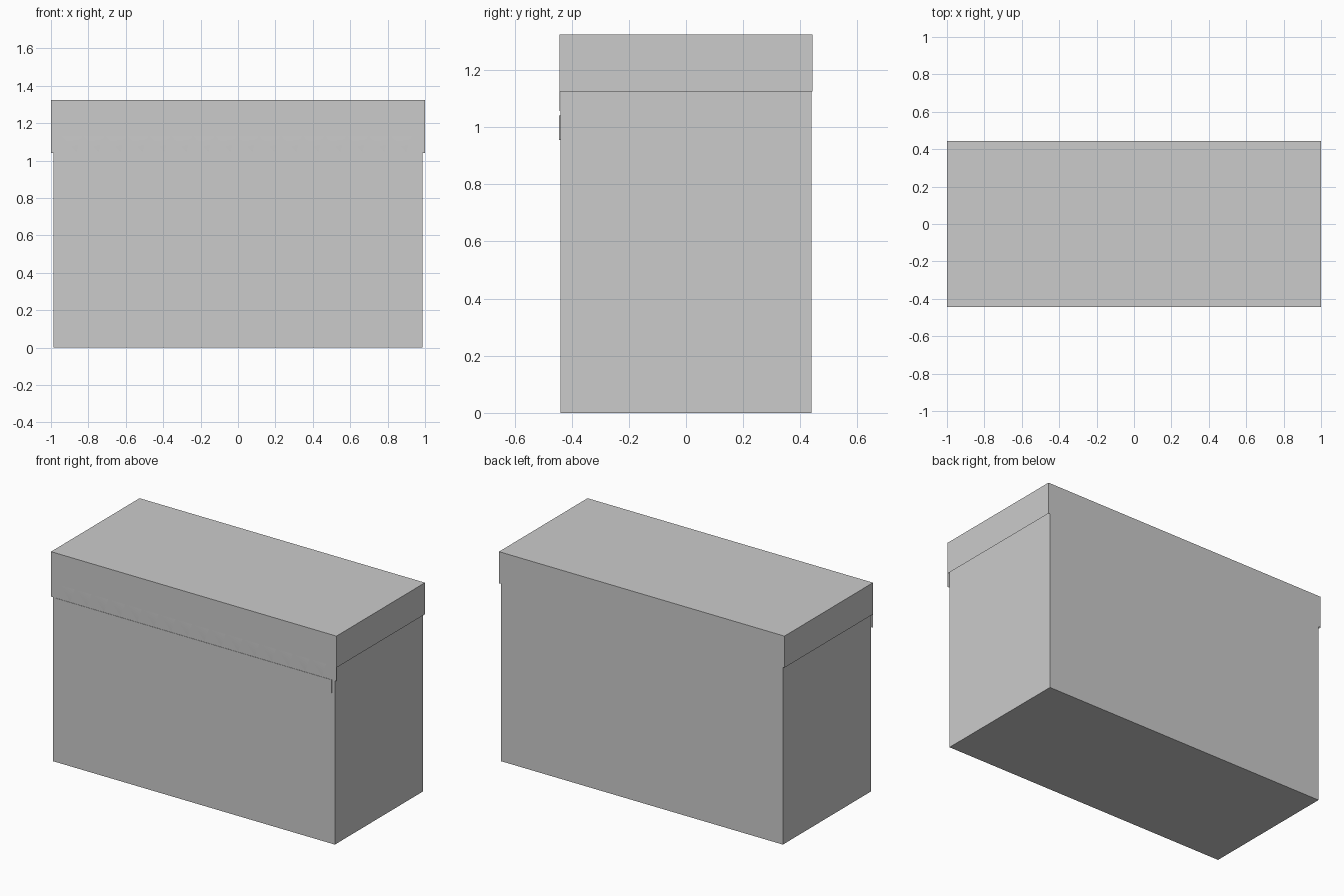
import bpy

if "Cube" in bpy.data.objects:
    bpy.data.objects.remove(bpy.data.objects["Cube"])


def make_object(name, verts, faces):
    mesh = bpy.data.meshes.new(name)
    mesh.from_pydata(verts, [], faces)
    mesh.update()
    obj = bpy.data.objects.new(name, mesh)
    bpy.context.collection.objects.link(obj)
    return obj


def make_box(name, x, y0, y1, z0, z1):
    verts = [(sx, sy, sz) for sz in (z0, z1)
             for sx, sy in ((-x, y0), (x, y0), (x, y1), (-x, y1))]
    faces = [(3, 2, 1, 0), (4, 5, 6, 7)]
    faces += [(i, (i + 1) % 4, (i + 1) % 4 + 4, i + 4) for i in range(4)]
    return make_object(name, verts, faces)


LID_X, LID_Y, TOP = 1.0, 0.443, 1.325
LID_BOTTOM, FLAP_BOTTOM = 1.125, 1.04

# Carton body
make_box("carton_body", 0.987, -0.44, 0.44, 0.0, 1.31)

# Thin lid, open underneath
corners = [(-LID_X, -LID_Y), (LID_X, -LID_Y), (LID_X, LID_Y), (-LID_X, LID_Y)]
lid_verts = [(x, y, LID_BOTTOM) for x, y in corners]
lid_verts += [(x, y, TOP) for x, y in corners]
lid_faces = [(i, (i + 1) % 4, (i + 1) % 4 + 4, i + 4) for i in range(4)]
make_object("lid", lid_verts, lid_faces + [(4, 5, 6, 7)])

# Front flap hanging from the lid
make_object("front_flap",
            [(-LID_X, -LID_Y, FLAP_BOTTOM), (LID_X, -LID_Y, FLAP_BOTTOM),
             (LID_X, -LID_Y, LID_BOTTOM), (-LID_X, -LID_Y, LID_BOTTOM)],
            [(0, 1, 2, 3)])

# Faint row of sawteeth pressed into the flap
COUNT, SPAN = 16, 1.88
pitch = SPAN / COUNT
tooth_verts, tooth_faces = [], []
for i in range(COUNT):
    x = -SPAN / 2 + i * pitch
    b = len(tooth_verts)
    tooth_verts += [(x, -LID_Y - 0.0002, 1.13),
                    (x + pitch * 0.9, -LID_Y - 0.0002, 1.13),
                    (x + pitch * 0.65, -LID_Y - 0.0002, 1.045),
                    (x + pitch * 0.55, -LID_Y - 0.002, 1.10)]
    tooth_faces += [(b, b + 2, b + 3), (b + 2, b + 1, b + 3), (b + 1, b, b + 3)]
teeth = make_object("flap_teeth", tooth_verts, tooth_faces)
teeth.data.shade_smooth()

# Narrow closing strip below the flap
make_box("closing_strip", 0.965, -0.445, -0.44, 0.955, FLAP_BOTTOM)
